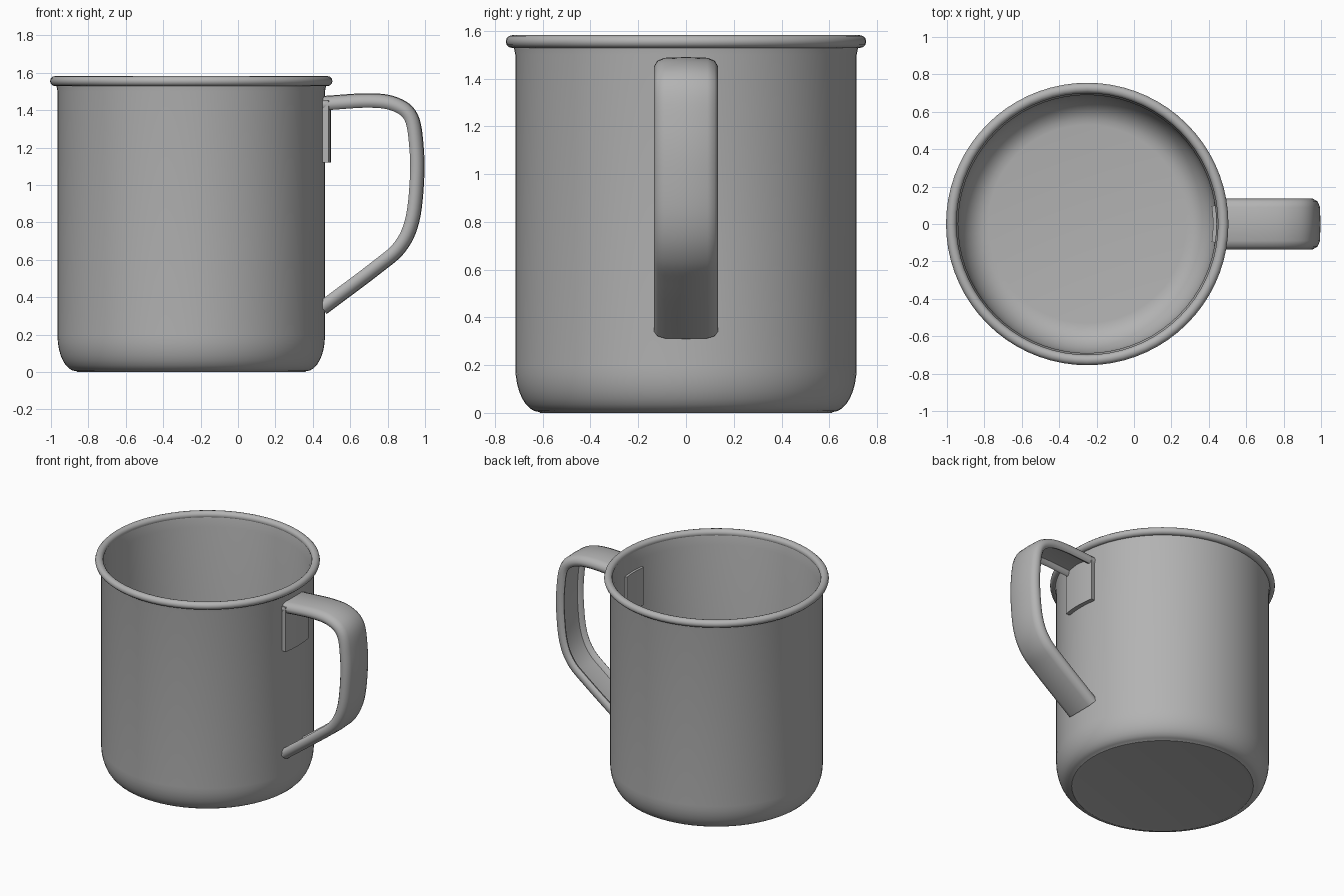
import bpy, bmesh, math
from mathutils import Vector

if "Cube" in bpy.data.objects:
    bpy.data.objects.remove(bpy.data.objects["Cube"])

CUP_X = -0.25
STEPS = 72

metal = bpy.data.materials.new("grey metal")
metal.use_nodes = True
GREY = (0.45, 0.45, 0.45, 1)
metal.diffuse_color = GREY
metal.node_tree.nodes["Principled BSDF"].inputs["Base Color"].default_value = GREY


def finish(name, bm, angle=40):
    bmesh.ops.recalc_face_normals(bm, faces=bm.faces)
    mesh = bpy.data.meshes.new(name)
    bm.to_mesh(mesh)
    bm.free()
    obj = bpy.data.objects.new(name, mesh)
    bpy.context.collection.objects.link(obj)
    mesh.materials.append(metal)
    bpy.ops.object.select_all(action="DESELECT")
    obj.select_set(True)
    bpy.context.view_layer.objects.active = obj
    bpy.ops.object.shade_smooth_by_angle(angle=math.radians(angle))
    return obj


def bridge(bm, rings, close_rings=False):
    pairs = list(zip(rings, rings[1:]))
    if close_rings:
        pairs.append((rings[-1], rings[0]))
    for a, b in pairs:
        n = len(a)
        for i in range(n):
            bm.faces.new((a[i], a[(i + 1) % n], b[(i + 1) % n], b[i]))


def revolve(name, profile, closed=False):
    """Turn an (r, z) profile around the cup axis; open ends are capped."""
    bm = bmesh.new()
    rings = []
    for r, z in profile:
        turn = [2 * math.pi * i / STEPS for i in range(STEPS)]
        rings.append([bm.verts.new((CUP_X + r * math.cos(t), r * math.sin(t), z)) for t in turn])
    bridge(bm, rings, closed)
    if not closed:
        bm.faces.new(rings[0])
        bm.faces.new(rings[-1])
    return finish(name, bm)


def corner(r, z, rx, rz, steps=8):
    """Quarter round from the floor up into the wall."""
    return [(r - rx + rx * math.sin(a), z + rz - rz * math.cos(a))
            for a in (math.pi / 2 * i / steps for i in range(steps + 1))]


# Cup: outside from the base up, over the lip, and down the inside
outside = [(0.58, 0.004), (0.61, 0.0)] + corner(0.715, 0.004, 0.10, 0.19)
inside = corner(0.69, 0.03, 0.16, 0.22)
revolve("cup_body", outside + [(0.715, 1.50), (0.725, 1.55), (0.705, 1.56), (0.69, 1.48)]
        + inside[::-1])

# Rolled rim
bead = [(0.727 + 0.028 * math.cos(a), 1.555 + 0.027 * math.sin(a))
        for a in (2 * math.pi * i / 12 for i in range(12))]
revolve("rolled_rim", bead, closed=True)


# Handle: a channel section with rounded edges swept along a smooth path
def smooth_path(points, steps=6):
    pts = [Vector(p) for p in points]
    pts = [2 * pts[0] - pts[1]] + pts + [2 * pts[-1] - pts[-2]]
    out = []
    for a, b, c, d in zip(pts, pts[1:], pts[2:], pts[3:]):
        for i in range(steps):
            t = i / steps
            out.append(0.5 * (2 * b + (c - a) * t + (2 * a - 5 * b + 4 * c - d) * t * t
                              + (3 * b - a - 3 * c + d) * t ** 3))
    return out + [pts[-2]]


path = smooth_path([(0.45, 1.435), (0.70, 1.45), (0.84, 1.43), (0.925, 1.36), (0.953, 1.2),
                    (0.955, 1.02), (0.93, 0.81), (0.865, 0.67), (0.74, 0.56), (0.45, 0.342)])
half = [(0.0, 0.04), (0.09, 0.037), (0.12, 0.025), (0.135, 0.0), (0.13, -0.025),
        (0.115, -0.037), (0.10, -0.032), (0.088, -0.005), (0.0, 0.004)]
section = half + [(-y, n) for y, n in half[-2:0:-1]]

bm = bmesh.new()
rings = []
for i, p in enumerate(path):
    d = (path[min(i + 1, len(path) - 1)] - path[max(i - 1, 0)]).normalized()
    out = Vector((-d.y, d.x))
    rings.append([bm.verts.new((p.x + out.x * n, y, p.y + out.y * n)) for y, n in section])
bridge(bm, rings)
bm.faces.new(rings[0])
bm.faces.new(rings[-1])
finish("handle", bm, 50)


# Fixing plates curved around the wall, outside and inside
def wall_plate(name, r_in, r_out, half_width, z0, z1):
    bm = bmesh.new()
    rings = []
    for i in range(9):
        a = math.asin(half_width / r_out) * (i / 4 - 1)
        rings.append([bm.verts.new((CUP_X + r * math.cos(a), r * math.sin(a), z))
                      for r, z in ((r_in, z0), (r_out, z0), (r_out, z1), (r_in, z1))])
    bridge(bm, rings)
    bm.faces.new(rings[0])
    bm.faces.new(rings[-1])
    return finish(name, bm)


wall_plate("handle_plate", 0.705, 0.747, 0.135, 1.12, 1.45)
wall_plate("inner_plate", 0.672, 0.70, 0.10, 1.14, 1.42)
